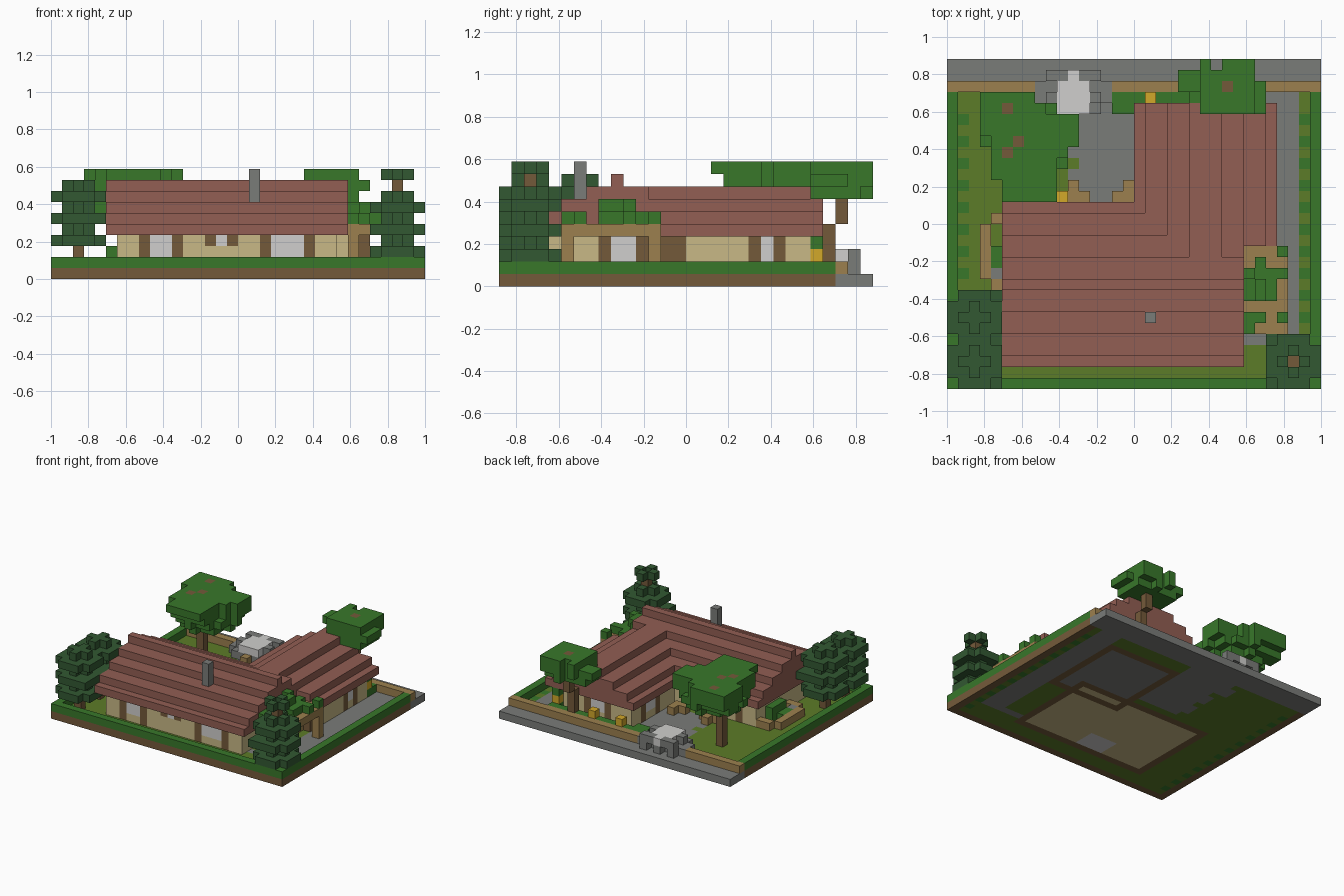
import bpy
import bmesh
import random
from mathutils import Vector

random.seed(4)
if "Cube" in bpy.data.objects:
    bpy.data.objects.remove(bpy.data.objects["Cube"], do_unlink=True)

# Block grid: 34 wide, 30 deep, 10 high
WIDE, DEEP = 34, 30
SIZE = 2 / WIDE
ORIGIN = Vector((-1, -DEEP * SIZE / 2, 0))

PALETTE = {
    "roof_red": "925E53", "leaf_green": "38772A", "pine_green": "325832",
    "grass_olive": "5C7C28", "stone_gray": "7A7C79", "fence_tan": "9C804E",
    "plaster_cream": "C8B886", "pale_white": "D0CFCD", "wood_brown": "745A3A",
    "flower_yellow": "D2A82A",
}


def linear(pair):
    c = int(pair, 16) / 255
    return c / 12.92 if c < 0.04 else ((c + 0.055) / 1.055) ** 2.4


materials = {}
for name, code in PALETTE.items():
    color = [linear(code[n:n + 2]) for n in (0, 2, 4)] + [1]
    mat = bpy.data.materials.new(name)
    mat.use_nodes = True
    mat.diffuse_color = color
    shader = next(n for n in mat.node_tree.nodes if n.type == "BSDF_PRINCIPLED")
    shader.inputs["Base Color"].default_value = color
    materials[name] = mat

blocks = {}


def put(part, color, i, j, k):
    blocks[i, j, k] = (part, color)


def fill(part, color, xs, ys, zs):
    """Fill inclusive block ranges; a single number means one block."""
    spans = [(s, s) if isinstance(s, int) else s for s in (xs, ys, zs)]
    rx, ry, rz = (range(a, b + 1) for a, b in spans)
    for i in rx:
        for j in ry:
            for k in rz:
                put(part, color, i, j, k)


def disc(part, color, ci, cj, k, radius):
    r = int(radius)
    for di in range(-r, r + 1):
        for dj in range(-r, r + 1):
            if di * di + dj * dj <= radius * radius:
                put(part, color, ci + di, cj + dj, k)


def frame(part, color, xs, ys, zs):
    for x in xs:
        fill(part, color, x, ys, zs)
    for y in ys:
        fill(part, color, xs, y, zs)


# Ground, border hedge, road and paths
fill("lawn", "grass_olive", (1, 32), (1, 26), 0)
for j in range(2, 26, 2):
    for i in (1, 32):
        put("lawn", "leaf_green", i, j, 0)
for color, k in (("wood_brown", 0), ("leaf_green", 1)):
    for i in (0, WIDE - 1):
        fill("border_hedge", color, i, (0, 26), k)
    fill("border_hedge", color, (0, WIDE - 1), 0, k)
fill("road", "stone_gray", (0, WIDE - 1), (27, 29), 0)
fill("paths", "stone_gray", (29, 31), (4, 26), 0)
fill("paths", "stone_gray", (26, 31), 4, 0)
for j in range(17, 27):
    fill("paths", "stone_gray", (11 + j % 3 // 2 - (j > 23), 17), j, 0)

# Floors and foundations
fill("floor", "stone_gray", (18, 28), (13, 24), 0)
fill("floor", "plaster_cream", (6, 25), (3, 15), 0)
fill("floor", "pale_white", (13, 16), (4, 6), 0)
frame("foundation", "wood_brown", (18, 28), (13, 24), 0)
frame("foundation", "wood_brown", (6, 25), (3, 15), 0)

# Walls
STOREY = (1, 3)
frame("walls", "plaster_cream", (18, 28), (13, 24), STOREY)
frame("walls", "plaster_cream", (6, 25), (3, 15), STOREY)


def window(axis, plane, start, width):
    """A pane between two timber posts, along x or y."""
    end = start + width
    for n in range(start - 1, end + 1):
        post = n in (start - 1, end)
        color = "wood_brown" if post else "pale_white"
        part = "posts" if post else "windows"
        cell = (n, plane) if axis == "x" else (plane, n)
        fill(part, color, *cell, (1 if post else 2, 3))


window("x", 3, 9, 2)
window("x", 3, 20, 3)
for i, color in ((14, "wood_brown"), (15, "pale_white"), (16, "wood_brown")):
    put("small_window", color, i, 3, 3)
window("y", 28, 21, 1)
window("y", 25, 9, 2)
window("y", 18, 20, 2)
window("x", 15, 9, 2)
window("x", 24, 22, 2)
fill("posts", "wood_brown", 28, (13, 14), STOREY)

# Stepped roofs
for step, k in enumerate(range(4, 8)):
    inset = (0, 1, 3, 5)[step]
    fill("main_roof", "roof_red", (5, 26), (2 + inset, 16 - inset), k)
    fill("wing_roof", "roof_red", (17 + inset, 29 - inset), (13 - inset // 2, 25), k)
fill("main_roof", "roof_red", (5, 26), 9, 8)
fill("chimney", "stone_gray", 18, 6, (7, 9))

# Pergola with climbing leaves
fill("pergola", "fence_tan", (27, 30), (5, 12), 4)
for i in (27, 30):
    for j in (5, 12):
        fill("pergola_post", "fence_tan", i, j, (1, 3))
for i in range(27, 31):
    for j in range(5, 13):
        if random.random() < 0.35:
            put("vine", "leaf_green", i, j, 5)
fill("vine", "leaf_green", 28, (8, 9), (5, 6))
put("vine", "leaf_green", 29, 10, 5)
put("vine", "leaf_green", 27, 10, 6)

# Conifers: wide tiers alternate with narrow crosses around the trunk
for ci, cj, top in ((2, 6, 8), (2, 2, 8), (31, 2, 9)):
    tall = top == 9
    for k in range(2, top + 1):
        wide = k % 2 == (0 if tall else 1) and k < 8
        if tall and k == 8 or k < 3 and not tall:
            continue
        disc("conifer", "pine_green", ci, cj, k, 2.3 if wide else 1)
    for dj in (-2, 2):
        put("conifer", "pine_green", ci + (-2 if tall else 2), cj + dj, 4 if tall else 5)
    fill("conifer_trunk", "wood_brown", ci, cj, (1, top - 1))
del blocks[31, 2, 9]

# Broad tree on the left of the garden, wider towards the back
disc("broad_tree", "leaf_green", 7, 22, 6, 3)
disc("broad_tree", "leaf_green", 7, 22, 7, 4)
for j in range(17, 27):
    left = 5 - (j > 18) - (j > 22)
    right = 9 + (j > 20) + (j > 21) - 3 * (j > 24) - (j > 25)
    fill("broad_tree", "leaf_green", (left, right), j, (8 + (j < 18), 9))
fill("broad_tree", "leaf_green", (3, 6), (24, 25), 7)
fill("broad_tree_trunk", "wood_brown", 6, 22, (1, 9))
for i, j in ((5, 25), (5, 21)):
    put("broad_tree_trunk", "wood_brown", i, j, 9)

# Back wall and the crooked tree beside it
for span in ((0, 7), (14, 33)):
    fill("garden_wall", "fence_tan", span, 27, 1)
fill("back_tree", "leaf_green", (23, 27), (25, 28), (8, 9))
fill("back_tree", "leaf_green", (21, 26), (27, 28), 8)
fill("back_tree", "leaf_green", 28, (25, 27), 8)
fill("back_tree", "leaf_green", (22, 27), (26, 28), 7)
fill("back_tree", "leaf_green", (25, 27), 25, 7)
for i in (23, 25, 26, 27):
    fill("back_tree", "leaf_green", i, 29, (7 + (i != 25), 9))
fill("back_tree_trunk", "wood_brown", 25, 26, (1, 4))
fill("back_tree_trunk", "wood_brown", 25, 27, (5, 9))

# Gate block with pale top
fill("gate_base", "stone_gray", (8, 14), (26, 27), 1)
fill("gate_base", "stone_gray", (9, 13), 25, 1)
for i in (9, 11, 13):
    put("gate_base", "stone_gray", i, 28, 1)
fill("gate_top", "pale_white", (10, 12), (25, 27), 2)
put("gate_top", "pale_white", 11, 28, 2)
for i, j in ((10, 28), (12, 28), (9, 28), (13, 28), (9, 26), (13, 26)):
    put("gate_stones", "stone_gray", i, j, 2)
put("gate_step", "fence_tan", 11, 24, 1)

# Planters, bushes and flowers
fill("side_planter", "fence_tan", 3, (10, 14), 1)
for j in (9, 15):
    fill("side_planter", "fence_tan", (4, 5), j, 1)
fill("bush", "leaf_green", 4, (11, 12), 1)
fill("bush", "leaf_green", 5, (11, 13), (1, 2))
put("planter_stone", "stone_gray", 4, 10, 1)
fill("back_planter", "fence_tan", (10, 12), 17, 1)
fill("back_planter", "fence_tan", (15, 16), 17, 1)
put("back_planter", "fence_tan", 16, 18, 1)
put("back_planter", "fence_tan", 11, 18, 1)
for i in (x for x in range(15, 29) if x != 25):
    put("bush", "leaf_green", i, 26, 1)
fill("bush", "leaf_green", (15, 16), 25, 1)
fill("bush", "leaf_green", 28, 25, STOREY)
for i, j in ((18, 26), (10, 17), (28, 25), (22, 26)):
    put("flower", "flower_yellow", i, j, 2)

# Turn the blocks into one mesh per part, skipping hidden faces
SIDES = [Vector(d) for a in ((1, 0, 0), (0, 1, 0), (0, 0, 1))
         for d in (a, [-c for c in a])]
for part in dict.fromkeys(p for p, c in blocks.values()):
    bm = bmesh.new()
    colors = []
    for cell, (owner, color) in blocks.items():
        if owner != part:
            continue
        if color not in colors:
            colors.append(color)
        middle = Vector(cell) + Vector((0.5, 0.5, 0.5))
        for n in SIDES:
            if tuple(int(c) for c in Vector(cell) + n) in blocks:
                continue
            u = Vector((n.y, n.z, n.x))
            w = n.cross(u)
            corners = (-u - w, u - w, u + w, w - u)
            verts = [bm.verts.new(ORIGIN + (middle + (n + c) / 2) * SIZE)
                     for c in corners]
            bm.faces.new(verts).material_index = colors.index(color)
    bmesh.ops.remove_doubles(bm, verts=bm.verts, dist=SIZE / 100)
    mesh = bpy.data.meshes.new(part)
    bm.to_mesh(mesh)
    bm.free()
    for color in colors:
        mesh.materials.append(materials[color])
    bpy.context.collection.objects.link(bpy.data.objects.new(part, mesh))
